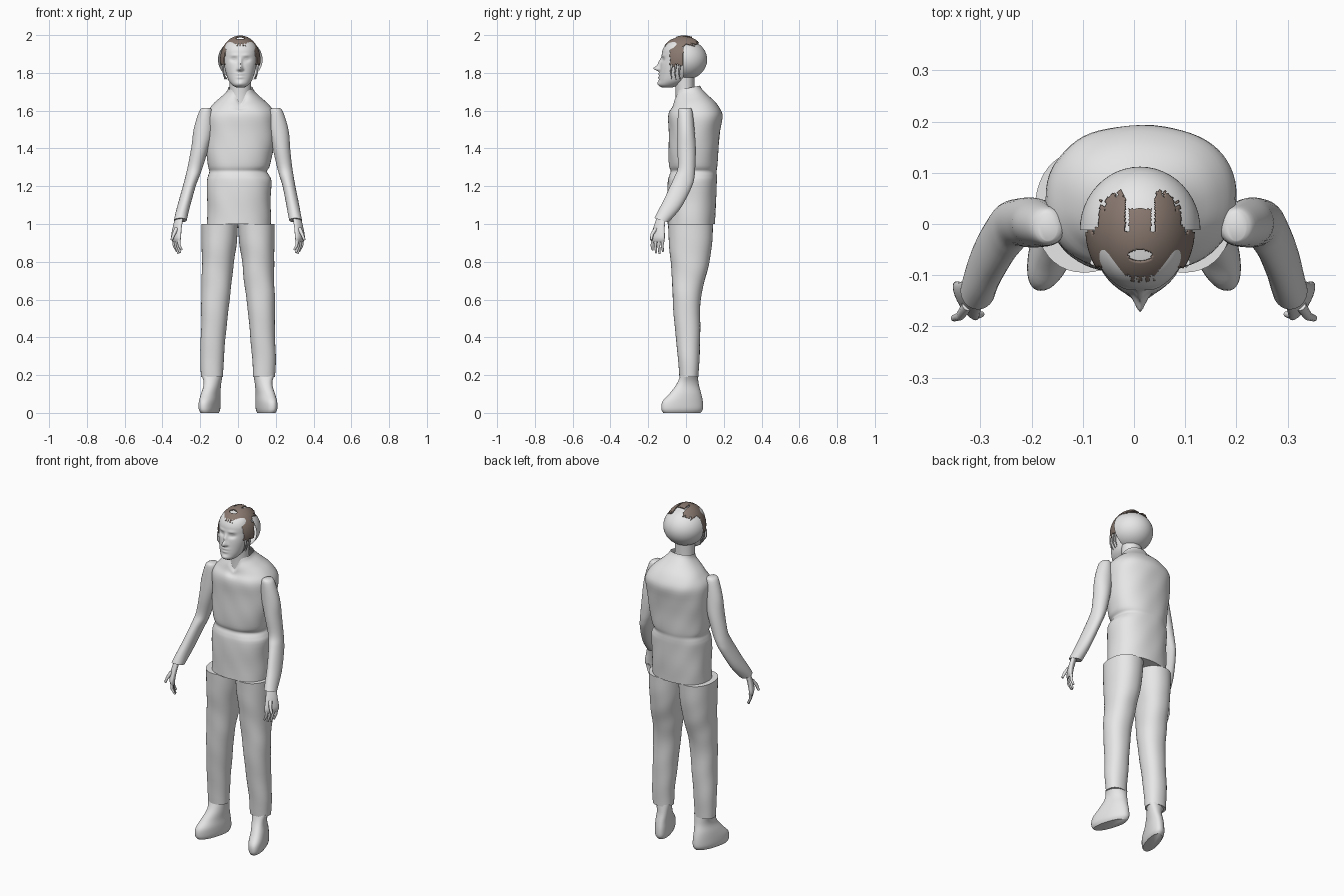
import bpy
import bmesh
import math

if "Cube" in bpy.data.objects:
    bpy.data.objects.remove(bpy.data.objects["Cube"], do_unlink=True)


def material(name, color):
    mat = bpy.data.materials.new(name)
    mat.use_nodes = True
    mat.diffuse_color = color
    mat.node_tree.nodes["Principled BSDF"].inputs["Base Color"].default_value = color
    return mat


PALE = material("pale grey", (0.8, 0.8, 0.8, 1))
BROWN = material("hair brown", (0.25, 0.19, 0.16, 1))


def finish(name, bm, mat, angle=50):
    bmesh.ops.recalc_face_normals(bm, faces=bm.faces)
    mesh = bpy.data.meshes.new(name)
    bm.to_mesh(mesh)
    bm.free()
    obj = bpy.data.objects.new(name, mesh)
    bpy.context.collection.objects.link(obj)
    mesh.materials.append(mat)
    bpy.ops.object.select_all(action="DESELECT")
    obj.select_set(True)
    bpy.context.view_layer.objects.active = obj
    bpy.ops.object.shade_smooth_by_angle(angle=math.radians(angle))
    return obj


def smooth_rows(rows, steps):
    """Catmull-Rom interpolation between cross-section rows."""
    result = []
    for i in range(len(rows) - 1):
        a, b, c = rows[max(i - 1, 0)], rows[i], rows[i + 1]
        d = rows[min(i + 2, len(rows) - 1)]
        for s in range(steps):
            t = s / steps
            result.append([
                q + t / 2 * (r - p + t * (2 * p - 5 * q + 4 * r - u + t * (3 * (q - r) + u - p)))
                for p, q, r, u in zip(a, b, c, d)])
    return result + [rows[-1]]


def loft(name, rows, power=2.0, sides=40, steps=4, cap_top=True, shape=None, angle=50):
    """Rows are (z, centre x, centre y, half width, half depth)."""
    bm = bmesh.new()
    rings = []
    for z, cx, cy, rx, ry in smooth_rows(rows, steps):
        ring = []
        for k in range(sides):
            turn = math.tau * k / sides
            c, s = math.cos(turn), math.sin(turn)
            x = cx + rx * math.copysign(abs(c) ** (2 / power), c)
            y = cy + ry * math.copysign(abs(s) ** (2 / power), s)
            point = (x, y, z)
            if shape:
                point = shape(x, y, z, cx, cy)
            ring.append(bm.verts.new(point))
        rings.append(ring)
    for low, high in zip(rings, rings[1:]):
        for k in range(sides):
            n = (k + 1) % sides
            bm.faces.new((low[k], low[n], high[n], high[k]))
    bm.faces.new(rings[0])
    if cap_top:
        bm.faces.new(rings[-1])
    return finish(name, bm, PALE, angle)


def tube(name, points, radius, tip=0.6, mat=PALE):
    curve = bpy.data.curves.new(name, "CURVE")
    curve.dimensions = "3D"
    curve.bevel_depth = radius
    curve.bevel_resolution = 2
    curve.use_fill_caps = True
    spline = curve.splines.new("POLY")
    spline.points.add(len(points) - 1)
    for i, p in enumerate(points):
        spline.points[i].co = (*p, 1)
        spline.points[i].radius = 1 + (tip - 1) * i / (len(points) - 1)
    obj = bpy.data.objects.new(name, curve)
    bpy.context.collection.objects.link(obj)
    curve.materials.append(mat)


def bell(value, width):
    return math.exp(-(value / width) ** 2)


# Shirt body with cloth ripples, sloping collar and a notch at the throat
def shirt_shape(x, y, z, cx, cy):
    ripple = 1 + 0.012 * math.sin(z * 31 + x * 23) * math.sin(x * 27 + y * 19)
    top = min(max((z - 1.6) / 0.1, 0), 1)
    drop = top * (0.2 * (y - cy) - (0.05 * bell(x - cx, 0.025) if y < cy else 0))
    return cx + (x - cx) * ripple, cy + (y - cy) * ripple, z + drop


loft("shirt", [
    (1.0, 0.005, 0.028, 0.168, 0.125), (1.1, 0.005, 0.03, 0.168, 0.128),
    (1.22, 0.006, 0.033, 0.17, 0.13), (1.255, 0.003, 0.036, 0.162, 0.127),
    (1.28, 0, 0.04, 0.152, 0.122), (1.31, 0.005, 0.038, 0.165, 0.128),
    (1.4, 0.01, 0.04, 0.178, 0.132), (1.5, 0.013, 0.045, 0.185, 0.137),
    (1.58, 0.014, 0.05, 0.183, 0.142), (1.63, 0.014, 0.045, 0.15, 0.118),
    (1.67, 0.014, 0.025, 0.105, 0.09), (1.7, 0.014, 0.015, 0.075, 0.07),
    (1.72, 0.013, 0.012, 0.066, 0.062)], power=2.3, sides=64, cap_top=False, shape=shirt_shape)

loft("neck", [(1.6, 0.012, 0, 0.062, 0.055), (1.7, 0.012, -0.005, 0.056, 0.05),
              (1.8, 0.012, -0.01, 0.058, 0.055)], sides=32)

# Head with facial relief: (x, z, width, height, push along y)
RELIEF = [(0, 1.823, 0.011, 0.013, -0.03), (0, 1.85, 0.009, 0.026, -0.014),
          (0.033, 1.87, 0.017, 0.011, 0.011), (0.033, 1.872, 0.01, 0.006, -0.005),
          (0.03, 1.893, 0.022, 0.008, -0.004), (0.012, 1.818, 0.007, 0.006, -0.007),
          (0, 1.793, 0.02, 0.006, -0.006), (0, 1.776, 0.017, 0.006, -0.006),
          (0, 1.745, 0.02, 0.013, -0.007)]


def face_shape(x, y, z, cx, cy):
    if y < cy:
        for bx, bz, w, h, push in RELIEF:
            y += push * bell(abs(x - cx) - bx, w) * bell(z - bz, h)
    return x, y, z


loft("head", [
    (1.722, 0.012, -0.1, 0.02, 0.025), (1.735, 0.012, -0.09, 0.042, 0.053),
    (1.76, 0.012, -0.07, 0.062, 0.073), (1.8, 0.012, -0.055, 0.076, 0.085),
    (1.84, 0.012, -0.045, 0.085, 0.091), (1.88, 0.012, -0.035, 0.09, 0.094),
    (1.92, 0.012, -0.033, 0.089, 0.091), (1.95, 0.012, -0.03, 0.078, 0.078),
    (1.97, 0.012, -0.025, 0.058, 0.057), (1.98, 0.012, -0.022, 0.025, 0.025)],
    power=2.1, sides=96, steps=9, shape=face_shape, angle=80)


def ball(center, radii, segments, rings):
    bm = bmesh.new()
    bmesh.ops.create_uvsphere(bm, u_segments=segments, v_segments=rings, radius=1)
    for v in bm.verts:
        v.co = [c + r * p for c, r, p in zip(center, radii, v.co)]
    return bm


# Rounded back half of the skull
bm = ball((0.012, -0.012, 1.87), (0.118, 0.124, 0.108), 48, 32)
bmesh.ops.delete(bm, geom=[v for v in bm.verts if v.co.y < -0.016], context="VERTS")
finish("skull_back", bm, PALE)


# Hair cap, trimmed to a ragged fringe, sideburns and two crown lobes
def is_hair(p):
    x = abs(p.x - 0.012)
    rag = 0.007 * math.sin(p.x * 410) + 0.004 * math.sin(p.y * 530)
    if p.z > 1.95 + rag:
        gap = x < 0.026 and p.y > 0.03
        patch = (x / 0.024) ** 2 + ((p.y + 0.062) / 0.011) ** 2 < 1
        slit = 0.022 < x < 0.03 and p.y > -0.015
        return p.y < 0.062 + rag and not (gap or patch or slit)
    return x > 0.062 and -0.085 < p.y < -0.012 + rag and p.z > 1.838 + rag


bm = ball((0.012, -0.01, 1.868), (0.107, 0.128, 0.13), 144, 96)
bmesh.ops.delete(bm, geom=[f for f in bm.faces if not is_hair(f.calc_center_median())], context="FACES")
hair = finish("hair", bm, BROWN)
shell = hair.modifiers.new("thickness", "SOLIDIFY")
shell.thickness = 0.005


# Limbs, built once for each side
def put(side, rows):
    return [(z, side * cx, cy, rx, ry) for z, cx, cy, rx, ry in rows]


def trouser_shape(x, y, z, cx, cy):
    fold = 1 + 0.02 * math.sin(z * 29 + y * 21) * math.sin(x * 25 + z * 9) * min(1, 5 * (1 - z))
    return cx + (x - cx) * fold, cy + (y - cy) * fold, z


def sleeve_shape(x, y, z, cx, cy):
    shift = 0.016 * min(max((z - 1.05) / 0.4, 0), 1)
    cuff = min(max((1.12 - z) / 0.1, 0), 1)
    return x + shift, y, z - 0.3 * cuff * (y - cy)


for side, label in ((1, "left"), (-1, "right")):
    loft(label + "_trouser_leg", put(side, [
        (0.19, 0.138, 0.016, 0.058, 0.05), (0.3, 0.137, 0.014, 0.063, 0.058),
        (0.45, 0.128, 0.008, 0.067, 0.067), (0.6, 0.12, 0.004, 0.075, 0.074),
        (0.7, 0.112, 0.012, 0.08, 0.086), (0.8, 0.106, 0.022, 0.085, 0.103),
        (0.9, 0.1, 0.024, 0.093, 0.114), (1.0, 0.097, 0.024, 0.097, 0.119)]),
        power=2.2, shape=trouser_shape)

    def splay(x, y, z, cx, cy):
        return x - side * 0.28 * (y - cy), y, z

    loft(label + "_shoe", put(side, [
        (0, 0.15, -0.022, 0.038, 0.098), (0.02, 0.151, -0.02, 0.046, 0.11),
        (0.06, 0.15, -0.018, 0.047, 0.107), (0.1, 0.145, -0.004, 0.044, 0.085),
        (0.14, 0.137, 0.006, 0.042, 0.064), (0.17, 0.135, 0.012, 0.045, 0.053),
        (0.2, 0.137, 0.016, 0.054, 0.045)]), power=2.2, shape=splay)

    loft(label + "_sleeve", put(side, [
        (1.615, 0.184, -0.005, 0.018, 0.028), (1.595, 0.186, -0.004, 0.036, 0.038),
        (1.5, 0.199, 0, 0.052, 0.045), (1.4, 0.216, 0.003, 0.046, 0.049),
        (1.3, 0.237, 0.003, 0.04, 0.046), (1.25, 0.25, -0.008, 0.037, 0.053),
        (1.2, 0.264, -0.026, 0.034, 0.058), (1.1, 0.288, -0.075, 0.034, 0.055),
        (1.02, 0.305, -0.13, 0.034, 0.037)]), sides=32, shape=sleeve_shape)

    def palm_turn(x, y, z, cx, cy):
        return x + side * 0.5 * (y - cy), y, z

    loft(label + "_palm", put(side, [
        (1.03, 0.312, -0.132, 0.018, 0.024), (0.98, 0.322, -0.143, 0.019, 0.03),
        (0.93, 0.328, -0.15, 0.018, 0.038), (0.905, 0.326, -0.15, 0.013, 0.034)]),
        sides=24, shape=palm_turn)
    for i in range(4):
        x, y = 0.34 - 0.009 * i, -0.122 - 0.018 * i
        tip = 0.86 - 0.018 * math.sin(i + 0.3)
        tube(f"{label}_finger_{i + 1}", [(side * x, y, 0.915), (side * (x - 0.002), y - 0.004, 0.885),
             (side * (x - 0.016), y, tip)], 0.0095)
    tube(label + "_thumb", [(side * 0.326, -0.16, 0.975), (side * 0.34, -0.18, 0.945),
         (side * 0.352, -0.184, 0.915)], 0.011)

    # Loose strands in front of the ears
    for i in range(3):
        y = -0.075 + 0.022 * i
        tube(f"{label}_strand_{i + 1}", [(0.012 + side * 0.092, y, 1.845), (0.012 + side * 0.09, y - 0.006, 1.8),
             (0.012 + side * (0.07 + 0.006 * i), y, 1.765)], 0.006, 0.3)
